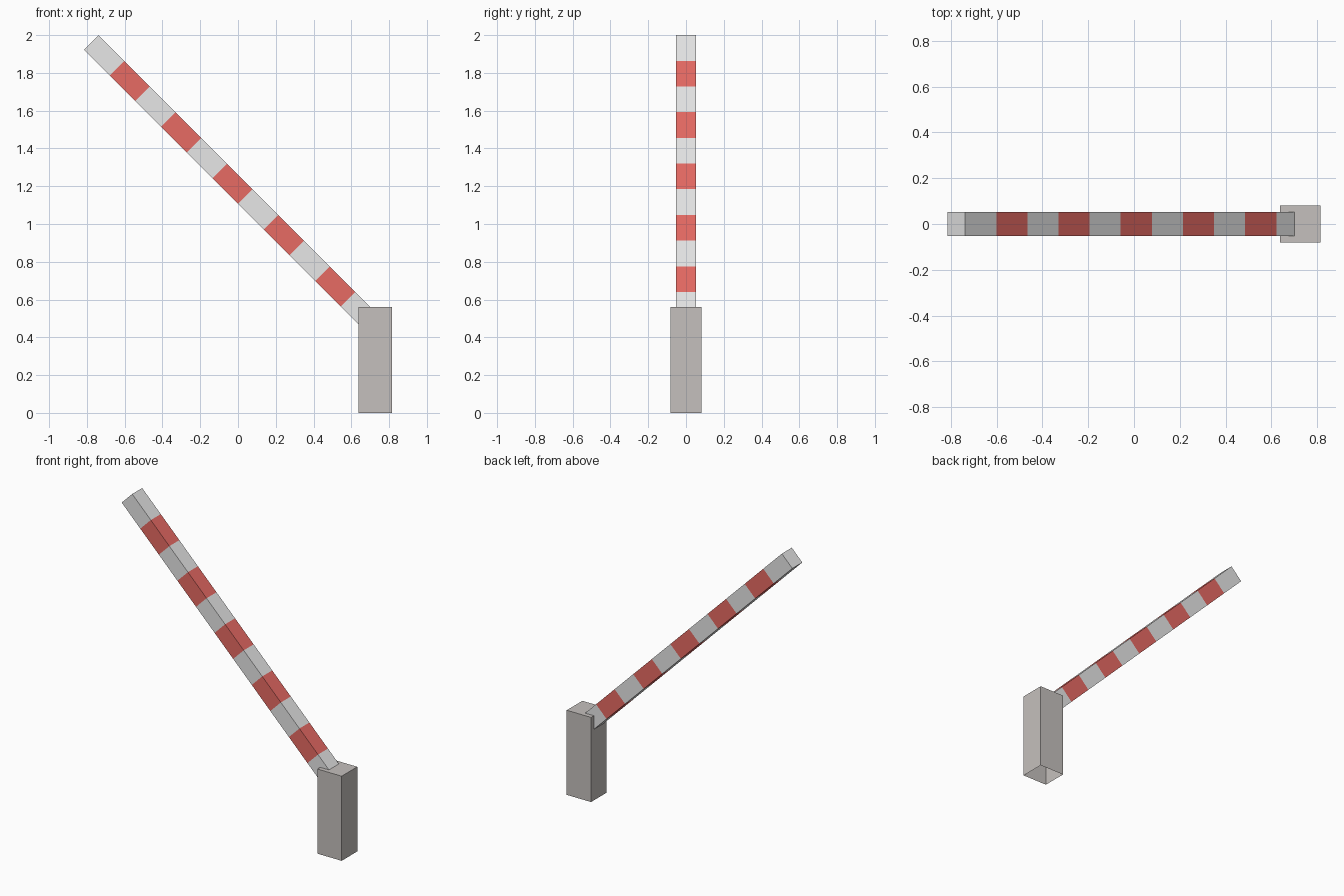
import bpy, bmesh
from mathutils import Vector

if "Cube" in bpy.data.objects:
    bpy.data.objects.remove(bpy.data.objects["Cube"])


def material(name, rgb):
    m = bpy.data.materials.new(name)
    m.diffuse_color = (*rgb, 1)
    m.use_nodes = True
    m.node_tree.nodes["Principled BSDF"].inputs["Base Color"].default_value = m.diffuse_color
    return m


def finish(name, bm, mats):
    bmesh.ops.recalc_face_normals(bm, faces=bm.faces)
    me = bpy.data.meshes.new(name)
    bm.to_mesh(me)
    bm.free()
    for m in mats:
        me.materials.append(m)
    ob = bpy.data.objects.new(name, me)
    bpy.context.collection.objects.link(ob)
    return ob


grey = material("post grey", (0.56, 0.53, 0.51))
white = material("stripe white", (0.8, 0.8, 0.8))
red = material("stripe red", (0.8, 0.145, 0.127))

# Post: box with an open underside
bm = bmesh.new()
bmesh.ops.create_cube(bm, size=1)
for v in bm.verts:
    v.co = Vector((0.727 + v.co.x * 0.178, v.co.y * 0.163, (v.co.z + 0.5) * 0.56))
bottom = [f for f in bm.faces if all(v.co.z < 0.01 for v in f.verts)]
bmesh.ops.delete(bm, geom=bottom, context='FACES')
# keep outward normals on the open box
finish("post", bm, [grey])

# Barrier arm: square bar at 45 degrees, cut into 11 alternating bands
BANDS, STEP = 11, 0.136
top, low = Vector((-0.738, 0, 2.0)), Vector((-0.815, 0, 1.923))
half = Vector((0, 0.052, 0))
bm = bmesh.new()
rings = []
for i in range(BANDS + 1):
    shift = Vector((1, 0, -1)) * STEP * i
    rings.append([bm.verts.new(c + shift) for c in (top - half, top + half, low + half, low - half)])
for i in range(BANDS):
    a, b = rings[i], rings[i + 1]
    for k in range(4):
        f = bm.faces.new((a[k], a[(k + 1) % 4], b[(k + 1) % 4], b[k]))
        f.material_index = i % 2
bm.faces.new(rings[0])
bm.faces.new(rings[-1])
finish("barrier_arm", bm, [white, red])
